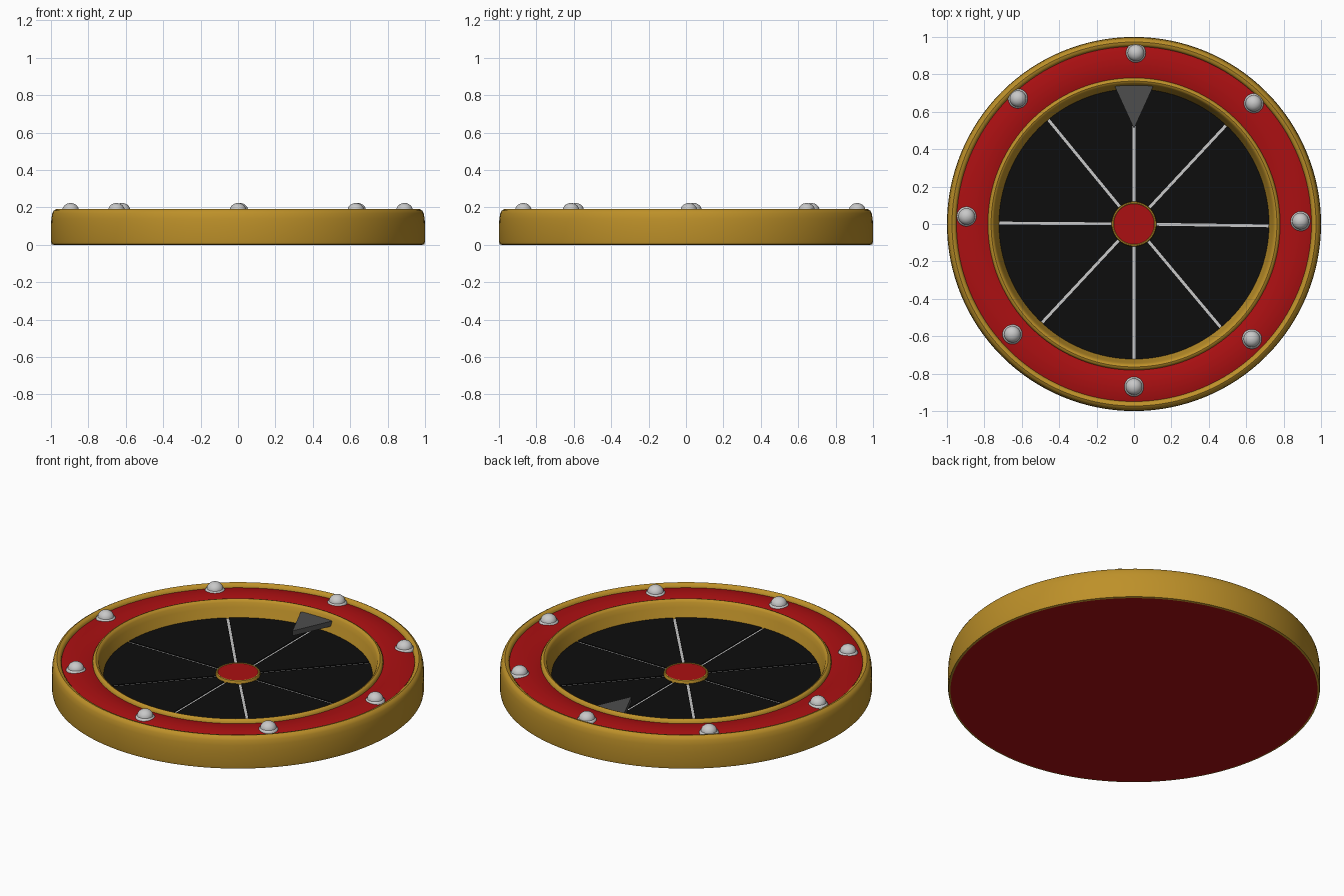
import bpy, bmesh, math
from math import cos, sin, radians, tau

if "Cube" in bpy.data.objects:
    bpy.data.objects.remove(bpy.data.objects["Cube"])


def mat(name, r, g, b):
    m = bpy.data.materials.new(name)
    m.diffuse_color = (r, g, b, 1)
    m.use_nodes = True
    m.node_tree.nodes["Principled BSDF"].inputs["Base Color"].default_value = m.diffuse_color
    return m


GOLD = mat("gold", 0.51, 0.28, 0.022)
RED = mat("red", 0.41, 0.005, 0.006)
BLACK = mat("black", 0.004, 0.004, 0.004)
WHITE = mat("pale_grey", 0.58, 0.58, 0.58)
SILVER = mat("silver", 0.58, 0.58, 0.58)
DARK = mat("dark_grey", 0.075, 0.075, 0.075)


def finish(name, bm, m, smooth=True, angle=40):
    bmesh.ops.remove_doubles(bm, verts=bm.verts, dist=1e-5)
    bmesh.ops.recalc_face_normals(bm, faces=bm.faces)
    me = bpy.data.meshes.new(name)
    bm.to_mesh(me)
    bm.free()
    me.materials.append(m)
    ob = bpy.data.objects.new(name, me)
    bpy.context.collection.objects.link(ob)
    if smooth:
        bpy.ops.object.select_all(action='DESELECT')
        ob.select_set(True)
        bpy.context.view_layer.objects.active = ob
        bpy.ops.object.shade_smooth_by_angle(angle=radians(angle))
    return ob


def lathe(name, profile, m, n=128, loc=(0, 0, 0), closed=False):
    """Revolve (radius, z) points around z."""
    bm = bmesh.new()
    pts = profile + [profile[0]] if closed else profile
    vs = [bm.verts.new((r, 0, z)) for r, z in pts]
    es = [bm.edges.new(p) for p in zip(vs, vs[1:])]
    bmesh.ops.spin(bm, geom=vs + es, cent=(0, 0, 0), axis=(0, 0, 1),
                   angle=tau, steps=n, use_merge=False)
    ob = finish(name, bm, m)
    ob.location = loc
    return ob


def prism(bm, outline, z0, z1):
    lo = [bm.verts.new((x, y, z0)) for x, y in outline]
    hi = [bm.verts.new((x, y, z1)) for x, y in outline]
    bm.faces.new(lo[::-1])
    bm.faces.new(hi)
    for i in range(len(outline)):
        j = (i + 1) % len(outline)
        bm.faces.new((lo[i], lo[j], hi[j], hi[i]))


# Outer gold rim with rounded lip
lathe("outer_rim", [(0.985, 0.0), (0.997, 0.003), (1.0, 0.02), (1.0, 0.10), (0.998, 0.14),
                    (0.993, 0.168), (0.985, 0.183), (0.973, 0.19), (0.96, 0.187),
                    (0.951, 0.178), (0.948, 0.165)], GOLD)

# Red band, gently domed between the two gold rims
band = []
for i in range(13):
    t = i / 12
    band.append((0.95 - 0.172 * t, 0.168 + 0.012 * (1 - (2 * t - 1) ** 2)))
lathe("red_band", band, RED)

# Inner gold rim and sloping wall down to the floor
lathe("inner_rim", [(0.783, 0.16), (0.78, 0.178), (0.773, 0.187), (0.764, 0.19),
                    (0.755, 0.186), (0.748, 0.176), (0.74, 0.15), (0.725, 0.105),
                    (0.72, 0.09)], GOLD)

# Red underside
lathe("base_plate", [(0.0, 0.0), (0.986, 0.0)], RED)

# Pale floor seen through the gaps between the black wedges
FLOOR = 0.097
lathe("divider_floor", [(0.0, FLOOR - 0.005), (0.735, FLOOR - 0.005)], WHITE)

# Black wedges separated by eight narrow gaps
angles = [-133, -90, -50, -0.8, 47, 90, 129.4, 179.6]
bm = bmesh.new()
GAP = 0.0075
for i, a0 in enumerate(angles):
    a1 = angles[(i + 1) % 8]
    if a1 < a0:
        a1 += 360
    a0, a1 = radians(a0), radians(a1)
    outline = []
    for r, steps, flip in ((0.735, 16, False), (0.09, 6, True)):
        s, e = a0 + math.asin(GAP / r), a1 - math.asin(GAP / r)
        arc = [s + (e - s) * k / steps for k in range(steps + 1)]
        outline += [(r * cos(a), r * sin(a)) for a in (arc[::-1] if flip else arc)]
    prism(bm, outline, FLOOR - 0.005, FLOOR)
finish("black_wedges", bm, BLACK, smooth=False)

# Hub: gold ring with red cap
lathe("hub_ring", [(0.12, 0.085), (0.12, 0.108), (0.117, 0.113), (0.111, 0.114),
                   (0.107, 0.111), (0.106, 0.10)], GOLD, 64)
lathe("hub_cap", [(0.0, 0.112), (0.108, 0.112)], RED, 64)

# Silver studs around the red band
studs = [(0.01, 0.915), (0.64, 0.645), (0.89, 0.015), (0.63, -0.615),
         (0.0, -0.87), (-0.65, -0.59), (-0.895, 0.04), (-0.62, 0.67)]
dome = [(0.053, 0.165), (0.053, 0.178), (0.049, 0.184)]
dome += [(0.044 * cos(radians(a)), 0.184 + 0.039 * sin(radians(a))) for a in range(5, 86, 10)]
dome += [(0.0, 0.223)]
for i, (x, y) in enumerate(studs):
    lathe(f"stud_{i + 1}", dome, SILVER, 28, (x, y, 0))

# Pointer at the top of the dial
bm = bmesh.new()
prism(bm, [(-0.105, 0.74), (0.0, 0.51), (0.105, 0.74)], 0.13, 0.16)
finish("pointer", bm, DARK, smooth=False)
